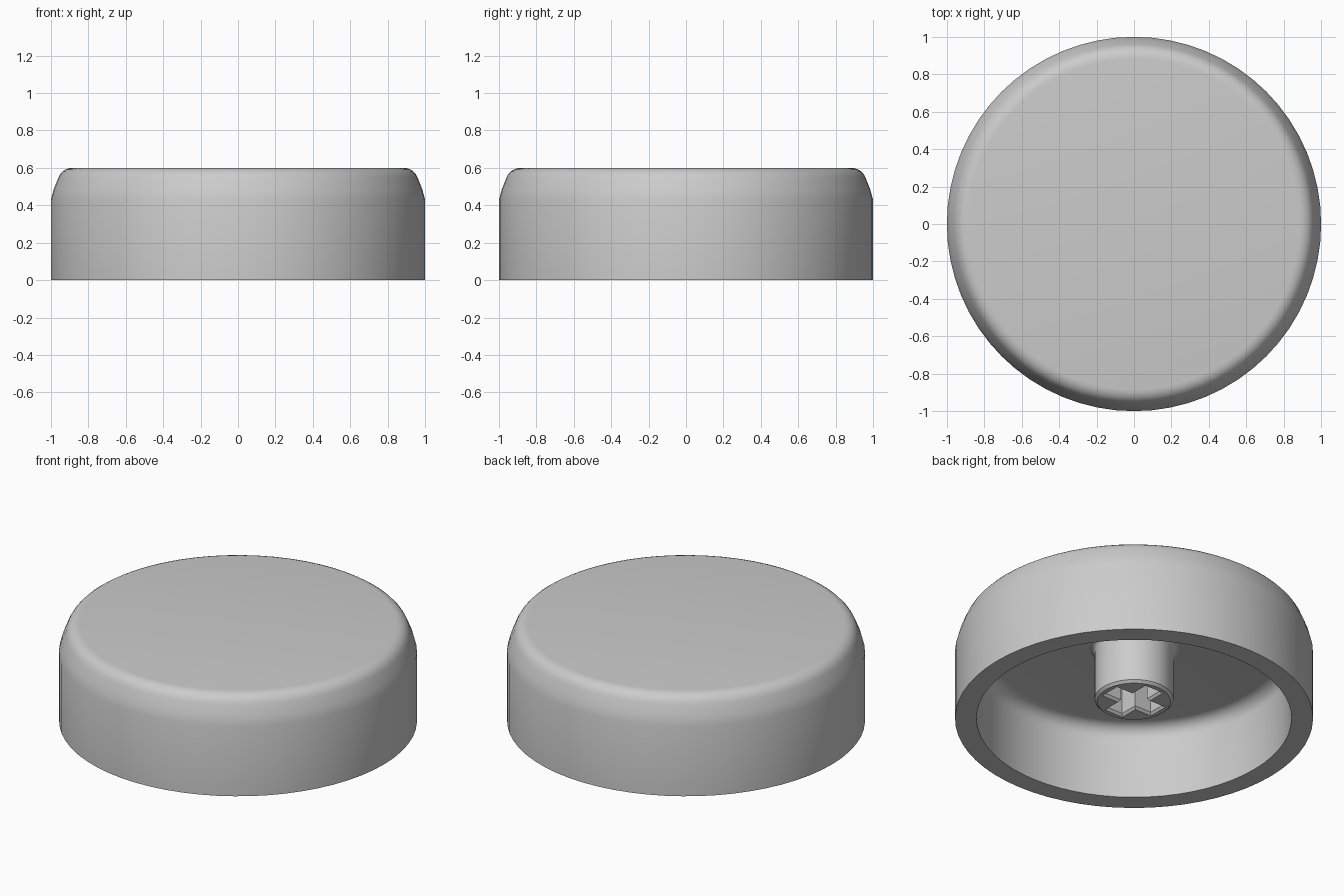
import bpy, bmesh, math

default_cube = bpy.data.objects.get("Cube")
if default_cube:
    bpy.data.objects.remove(default_cube, do_unlink=True)

grey = bpy.data.materials.new("light grey plastic")
grey.use_nodes = True
grey.diffuse_color = (0.6, 0.6, 0.6, 1)
grey.node_tree.nodes["Principled BSDF"].inputs["Base Color"].default_value = (0.6, 0.6, 0.6, 1)


def arc(cx, cz, radius, start, end, steps=5):
    """Points of a rounded corner in a radius/height profile."""
    angles = [math.radians(start + (end - start) * i / steps) for i in range(steps + 1)]
    return [(cx + radius * math.cos(a), cz + radius * math.sin(a)) for a in angles]


def finish(name, bm):
    bmesh.ops.recalc_face_normals(bm, faces=bm.faces)
    mesh = bpy.data.meshes.new(name)
    bm.to_mesh(mesh)
    bm.free()
    mesh.materials.append(grey)
    obj = bpy.data.objects.new(name, mesh)
    bpy.context.collection.objects.link(obj)
    return obj


def lathe(name, profile, sides):
    """Spin a profile that starts and ends on the axis into a closed solid."""
    bm = bmesh.new()
    verts = [bm.verts.new((r, 0, z)) for r, z in profile]
    edges = [bm.edges.new(pair) for pair in zip(verts, verts[1:])]
    bmesh.ops.spin(bm, geom=verts + edges, cent=(0, 0, 0), axis=(0, 0, 1),
                   angle=math.tau, steps=sides, use_merge=True)
    bmesh.ops.remove_doubles(bm, verts=bm.verts, dist=0.0005)
    return finish(name, bm)


def smooth(obj):
    bpy.ops.object.select_all(action="DESELECT")
    obj.select_set(True)
    bpy.context.view_layer.objects.active = obj
    bpy.ops.object.shade_smooth_by_angle(angle=math.radians(30))


# Hollow round cap with a rounded, slightly tapered shoulder
cap_profile = [(0, 0.6)]
cap_profile += arc(0.885, 0.52, 0.08, 90, 20)
cap_profile += [(0.985, 0.485), (1, 0.43), (1, 0), (0.88, 0)]
cap_profile += arc(0.8, 0.37, 0.08, 0, 90)
cap_profile += [(0, 0.45)]
cap = lathe("cap_shell", cap_profile, 64)

# Round stem, chamfered below and flared where it meets the ceiling
stem_profile = [(0, 0.11), (0.205, 0.11), (0.22, 0.125)]
stem_profile += arc(0.25, 0.42, 0.03, 180, 90)
stem_profile += [(0.25, 0.47), (0, 0.47)]
stem = lathe("stem", stem_profile, 48)

# Cross-shaped socket cutter with a flared mouth
LENGTH, WIDTH = 0.165, 0.052
bm = bmesh.new()
rings = []
for z, grow in ((0.09, 0.012), (0.11, 0.012), (0.125, 0), (0.4, 0)):
    l, w = LENGTH + grow, WIDTH + grow
    ring = []
    for quarter in range(4):
        c, s = round(math.cos(quarter * math.pi / 2)), round(math.sin(quarter * math.pi / 2))
        for x, y in ((l, -w), (l, w), (w, w)):
            ring.append(bm.verts.new((c * x - s * y, s * x + c * y, z)))
    rings.append(ring)
for low, high in zip(rings, rings[1:]):
    for i in range(len(low)):
        j = (i + 1) % len(low)
        bm.faces.new((low[i], low[j], high[j], high[i]))
bm.faces.new(rings[0])
bm.faces.new(rings[-1])
cutter = finish("socket_cutter", bm)
cutter.hide_render = True

cut = stem.modifiers.new("cross socket", "BOOLEAN")
cut.operation = "DIFFERENCE"
cut.solver = "EXACT"
cut.object = cutter
bpy.context.view_layer.objects.active = stem
stem.select_set(True)
bpy.ops.object.modifier_apply(modifier=cut.name)
bpy.data.objects.remove(cutter, do_unlink=True)

for part in (cap, stem):
    smooth(part)
